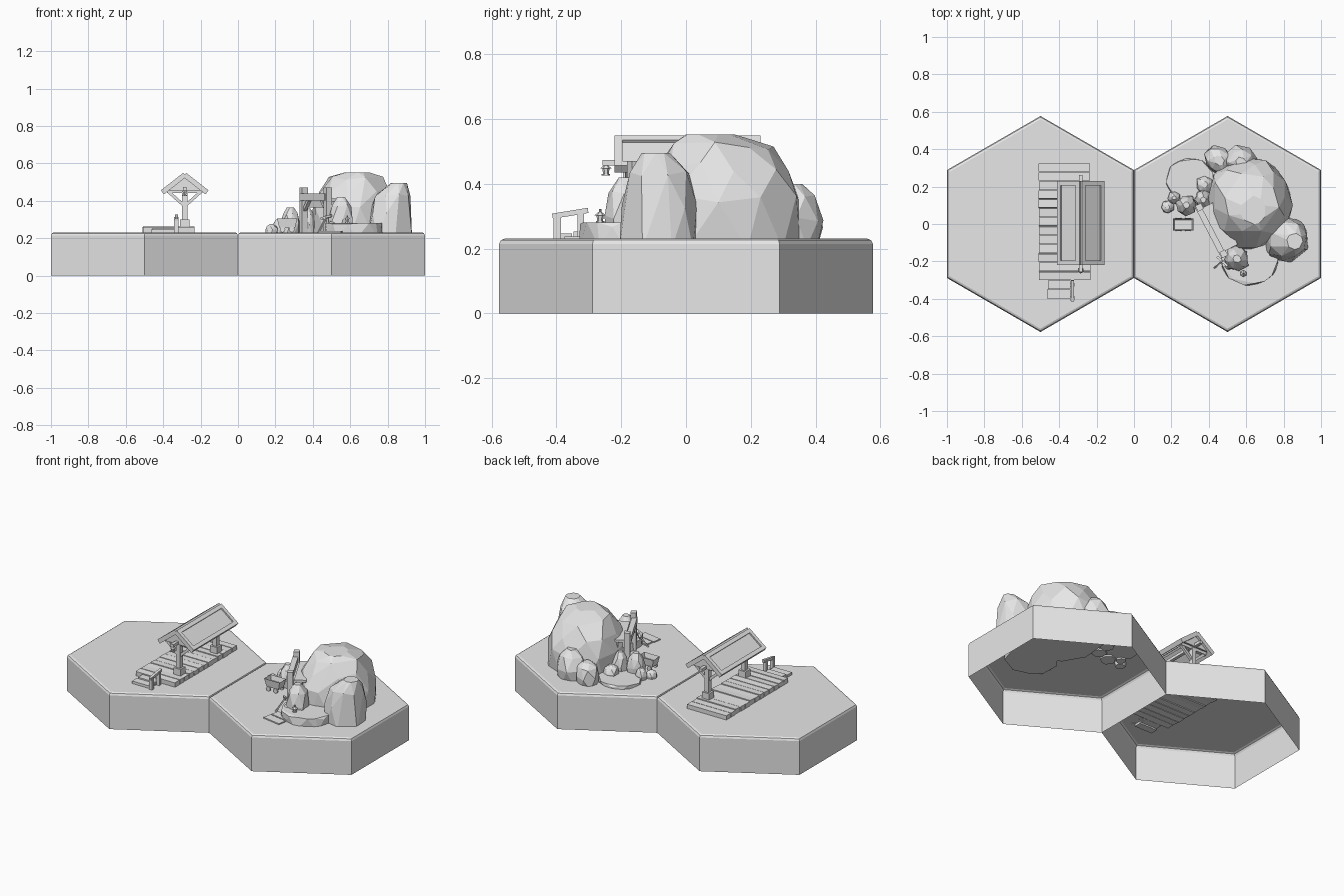
import bpy, bmesh, math, random
from mathutils import Matrix, Vector, Euler

if "Cube" in bpy.data.objects:
    bpy.data.objects.remove(bpy.data.objects["Cube"])

random.seed(4)
grey = bpy.data.materials.new("light grey")
grey.diffuse_color = (0.8, 0.8, 0.8, 1)
grey.use_nodes = True
grey.node_tree.nodes["Principled BSDF"].inputs["Base Color"].default_value = grey.diffuse_color
TOP = 0.231          # height of the tile tops


def finish(name, bm):
    me = bpy.data.meshes.new(name)
    bm.to_mesh(me)
    bm.free()
    me.materials.append(grey)
    ob = bpy.data.objects.new(name, me)
    bpy.context.collection.objects.link(ob)
    return ob


def add_box(bm, c, size, rot=(0, 0, 0)):
    m = Matrix.Translation(c) @ Euler(rot).to_matrix().to_4x4() @ Matrix.Diagonal((*size, 1))
    bmesh.ops.create_cube(bm, size=1, matrix=m)


def boxes(name, items):
    bm = bmesh.new()
    for it in items:
        add_box(bm, *it)
    return finish(name, bm)


def strut(name, p, q, w):
    p, q = Vector(p), Vector(q)
    d = q - p
    rot = d.to_track_quat('Z', 'Y').to_euler()
    return boxes(name, [((p + q) / 2, (w, w, d.length), rot)])


def rock(name, c, rx, ry, rings, rot=0, n=9, jit=0.06):
    """Faceted boulder: hull of jittered rings (z, scale, dx, dy)."""
    bm = bmesh.new()
    for i, (z, s, dx, dy) in enumerate(rings):
        for k in range(n):
            a = 2 * math.pi * (k + 0.5 * (i % 2)) / n + random.uniform(-.12, .12)
            r = s * (1 + random.uniform(-jit, jit))
            p = Vector((rx * r * math.cos(a), ry * r * math.sin(a)))
            p.rotate(Matrix.Rotation(rot, 2))
            zz = z + (random.uniform(-.015, .015) * (rx / .2) if 0 < i < len(rings) - 1 else 0)
            bm.verts.new((c[0] + p.x + dx, c[1] + p.y + dy, zz))
    res = bmesh.ops.convex_hull(bm, input=bm.verts)
    bmesh.ops.delete(bm, geom=list({v for v in res['geom_interior'] if isinstance(v, bmesh.types.BMVert)}), context='VERTS')
    bmesh.ops.dissolve_limit(bm, angle_limit=math.radians(9), verts=bm.verts, edges=bm.edges)
    return finish(name, bm)


def boulder(name, x, y, r, top, ry=None, n=7):
    h = top - TOP
    return rock(name, (x, y), r, ry or r, [(TOP - .025, .85, 0, 0), (TOP + .35 * h, 1, 0, 0),
                (TOP + .75 * h, .75, 0, 0), (top, .32, 0, 0)], random.random() * 3, n, .1)


def lantern(name, x, y, z):
    bm = bmesh.new()
    for r1, r2, z0, h in ((.013, .013, 0, .006), (.009, .011, .006, .016), (.018, .005, .022, .011), (.004, .004, .033, .009)):
        bmesh.ops.create_cone(bm, cap_ends=True, segments=6, radius1=r1, radius2=r2, depth=h,
                              matrix=Matrix.Translation((x, y, z + z0 + h / 2)))
    return finish(name, bm)


# Hexagonal tiles: open underneath, bevelled top rim
for side, cx in (("left", -.5), ("right", .5)):
    bm = bmesh.new()
    R = 1 / math.sqrt(3)
    loops = []
    for z, r in ((0, R), (.214, R), (.226, R - .006), (TOP, R - .018)):
        loops.append([bm.verts.new((cx + r * math.cos(a), r * math.sin(a), z))
                      for a in (math.pi / 6 + k * math.pi / 3 for k in range(6))])
    for lo, hi in zip(loops, loops[1:]):
        for k in range(6):
            j = (k + 1) % 6
            bm.faces.new((lo[k], lo[j], hi[j], hi[k]))
    bm.faces.new(loops[-1])
    finish(side + "_hex_tile", bm)

# Platform planks, two steps and a handrail
boxes("platform_planks", [((-.372 + random.uniform(-.002, .002), .302 - k * .0483, .241 + random.uniform(-.002, .002)),
                           (.275, .044, .038), (random.uniform(-.07, .07), 0, 0)) for k in range(13)])
boxes("steps", [((-.4, -.325, .238), (.12, .045, .03)), ((-.403, -.375, .232), (.125, .047, .03))])
boxes("rail_posts", [((-.33, -.397, .265), (.022, .022, .075)), ((-.33, -.325, .27), (.022, .02, .085))])
strut("handrail", (-.33, -.412, .3), (-.33, -.302, .318), .016)

# Shelter posts, feet and braces
for y in (-.18, .185):
    boxes("shelter_post", [((-.285, y, .35), (.028, .028, .23))])
    boxes("post_foot", [((-.285, y, .275), (.05, .05, .05))])
    for s in (-1, 1):
        strut("post_brace", (-.285 + s * .01, y, .38), (-.285 + s * .088, y, .45), .016)
    boxes("cross_tie", [((-.285, y, .452), (.19, .022, .018))])
boxes("ridge_beam", [((-.285, .003, .465), (.02, .52, .018))])
lantern("hanging_lantern", -.285, -.247, .425)

# Shelter roof: two framed panels sloping away from the ridge
ang, L, yc, W = math.radians(38), .152, .005, .45
for s in (-1, 1):
    def place(u, v, size):   # u down the slope, v along the ridge
        off = .014
        return ((-.285 + s * (u * math.cos(ang) - off * math.sin(ang) + .008), yc + v,
                 .55 - u * math.sin(ang) - off * math.cos(ang)), size, (0, s * ang, 0))
    boxes("roof_panel", [place(L / 2, 0, (L - .01, W - .01, .01))])
    boxes("roof_frame", [place(.012, 0, (.024, W, .027)), place(L - .012, 0, (.024, W, .027)),
                         place(L / 2, W / 2 - .012, (L, .024, .027)), place(L / 2, .012 - W / 2, (L, .024, .027))])
for y in (-.2, .21):         # gable ends
    bm = bmesh.new()
    f = bm.faces.new([bm.verts.new((x, y - .005, z)) for x, z in ((-.375, .455), (-.195, .455), (-.285, .528))])
    ext = bmesh.ops.extrude_face_region(bm, geom=[f])
    bmesh.ops.translate(bm, vec=(0, .01, 0), verts=[v for v in ext['geom'] if isinstance(v, bmesh.types.BMVert)])
    bmesh.ops.recalc_face_normals(bm, faces=bm.faces)
    finish("gable_end", bm)

# Large rocks
rock("main_rock", (.617, .115), .225, .25, [(.2, .99, 0, 0), (.35, 1, 0, 0), (.45, .86, 0, 0),
     (.515, .64, .01, 0), (.552, .3, .02, -.04)], .25, 10, .04)
rock("side_rock", (.815, -.083), .122, .122, [(.2, 1, 0, 0), (.33, .97, 0, 0), (.43, .8, .01, 0),
     (.495, .36, .045, -.01)], .3, 8, .05)
boulder("back_boulder", .455, .34, .095, .35, .075)
boulder("back_small_boulder", .38, .21, .05, .3)
boulder("rear_boulder", .57, .33, .09, .4)
boulder("front_boulder", .55, -.185, .07, .42)
boulder("front_small_boulder", .505, -.225, .035, .29)
boulder("entrance_boulder", .28, .1, .055, .365)
boulder("entrance_small_boulder", .215, .14, .035, .3)
boulder("entrance_pebble", .18, .09, .035, .275)
boulder("gate_boulder", .37, .13, .05, .36)

# Flat ledges
rock("front_ledge", (.62, -.18), .158, .15, [(.2, 1, 0, 0), (.272, 1, 0, 0), (.281, .95, 0, 0)], 0, 9, .03)
rock("back_ledge", (.3, .235), .13, .118, [(.215, 1, 0, 0), (.245, 1, 0, 0), (.25, .96, 0, 0)], 0, 9, .03)
lantern("standing_lantern", .585, -.265, .28)

# Mine gate: posts, lintel, boards and dark recess wall, facing the left front
rz = math.atan2(-.25, .13)
gu, gn = Vector((.461, -.887, 0)), Vector((-.887, -.461, 0))
gc = Vector((.415, -.035, 0))


def gate(u, out, z, size, tilt=0):
    return (gc + gu * u + gn * out + Vector((0, 0, z)), size, (0, tilt, rz))


boxes("gate_posts", [gate(s * .14, 0, .345, (.034, .034, .25)) for s in (-1, 1)])
boxes("gate_lintel", [gate(0, .006, .42, (.29, .032, .036))])
boxes("gate_boards", [gate(0, -.02, .385, (.26, .02, .04)), gate(0, -.055, .405, (.26, .07, .015))])
boxes("gate_braces", [gate(s * .105, 0, .375, (.085, .018, .018), s * math.radians(45)) for s in (-1, 1)])
boxes("gate_recess", [gate(0, -.06, .3, (.26, .01, .2))])

# Ore cart: open tray with wheels
bm = bmesh.new()
bmesh.ops.create_cube(bm, size=1, matrix=Matrix.Translation((.263, -.003, .28)) @ Matrix.Diagonal((.108, .066, .05, 1)))
bm.faces.ensure_lookup_table()
lid = max(bm.faces, key=lambda f: f.calc_center_median().z)
for v in bm.verts:
    if v.co.z < .28:
        v.co.x = .263 + (v.co.x - .263) * .78
        v.co.y = -.003 + (v.co.y + .003) * .8
bmesh.ops.inset_region(bm, faces=[lid], thickness=.011)
bmesh.ops.translate(bm, vec=(0, 0, -.03), verts=lid.verts)
finish("ore_cart", bm)
bm = bmesh.new()
for x in (.238, .288):
    for y in (-.032, .026):
        bmesh.ops.create_cone(bm, cap_ends=True, segments=8, radius1=.015, radius2=.015, depth=.01,
                              matrix=Matrix.Translation((x, y, .246)) @ Matrix.Rotation(math.pi / 2, 4, 'X'))
finish("cart_wheels", bm)

# Loose boards on the ground and a pick leaning by the gate
boxes("ground_boards", [((.507, -.277, .235), (.125, .055, .008), (0, 0, -.18)),
                        ((.493, -.337, .234), (.125, .055, .008), (0, 0, -.18))])
strut("pick_handle", (.43, -.235, .23), (.475, -.195, .32), .008)
strut("pick_head", (.445, -.175, .305), (.5, -.225, .32), .012)
